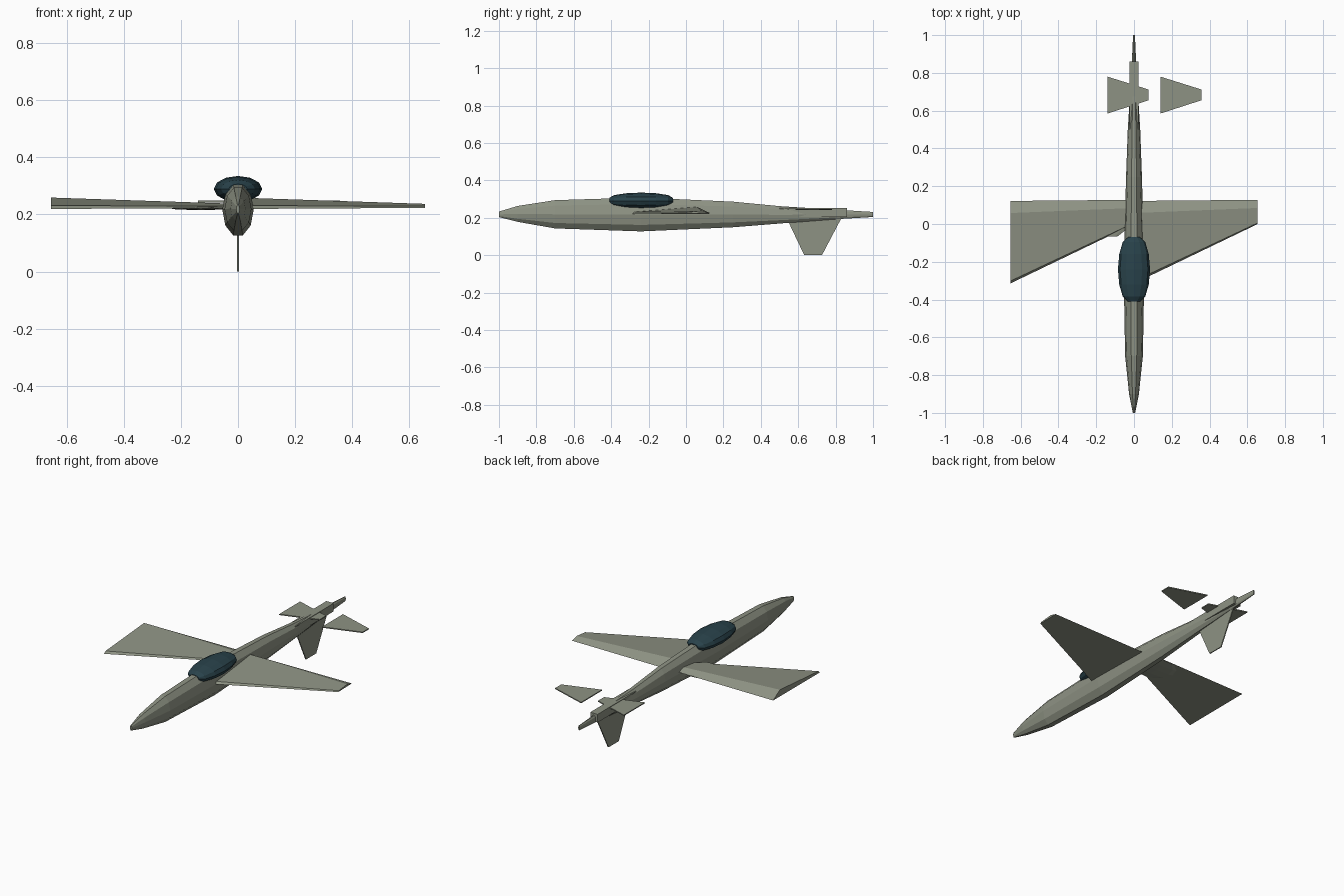
import bpy, bmesh, math

if "Cube" in bpy.data.objects:
    bpy.data.objects.remove(bpy.data.objects["Cube"])


def material(name, rgb):
    m = bpy.data.materials.new(name)
    m.diffuse_color = (*rgb, 1)
    m.use_nodes = True
    m.node_tree.nodes["Principled BSDF"].inputs["Base Color"].default_value = m.diffuse_color
    return m


PAINT = material("olive_grey", (0.27, 0.29, 0.23))
GLASS = material("dark_glass", (0.022, 0.055, 0.07))


def loft(name, sections, mat=PAINT):
    """Skin a list of equal-length closed sections and cap both ends."""
    bm = bmesh.new()
    rings = [[bm.verts.new(p) for p in s] for s in sections]
    n = len(rings[0])
    for a, b in zip(rings, rings[1:]):
        for i in range(n):
            bm.faces.new((a[i], a[(i + 1) % n], b[(i + 1) % n], b[i]))
    bm.faces.new(rings[0])
    bm.faces.new(rings[-1])
    bmesh.ops.recalc_face_normals(bm, faces=bm.faces[:])
    me = bpy.data.meshes.new(name)
    bm.to_mesh(me)
    bm.free()
    ob = bpy.data.objects.new(name, me)
    ob.data.materials.append(mat)
    bpy.context.collection.objects.link(ob)
    return ob


def ring(y, zc, rx, rz, n=10, x=0.0):
    return [(x + rx * math.cos(2 * math.pi * i / n), y,
             zc + rz * math.sin(2 * math.pi * i / n)) for i in range(n)]


# Fuselage: y, half width, bottom, top
stations = [(-1, .006, .203, .233), (-.9, .026, .178, .263), (-.7, .047, .143, .294),
            (-.24, .055, .127, .308), (.25, .042, .149, .286),
            (.5, .033, .169, .262), (.8, .014, .192, .243), (1, .005, .204, .231)]
loft("fuselage", [ring(y, (b + t) / 2, w, (t - b) / 2 / .951) for y, w, b, t in stations])

# Canopy
loft("canopy", [ring(y, .289, .085 * k, .0455 * k, 12) for y, k in
     [(-.41, .38), (-.385, .7), (-.32, .92), (-.24, 1), (-.16, .92), (-.095, .7), (-.07, .38)]], GLASS)

# Wings: both panels keep the same orientation
root = [(-.315, .219), (-.302, .231), (.058, .259), (.122, .220)]
tip = [(0, .223), (.006, .229), (.085, .237), (.128, .225)]
for side, x0 in (("left", -.655), ("right", 0)):
    loft(side + "_wing", [[(x0, y, z) for y, z in root],
                          [(x0 + .655, y, z) for y, z in tip]])

# Fairing under the left wing root
loft("root_fairing", [ring(y, .223, .12 * k, .008 * k, 8, -.13) for y, k in
     [(-.066, .35), (-.02, .85), (.03, 1), (.08, .85), (.125, .35)]])

# Tailplanes: same orientation on both sides
for side, x0 in (("left", -.14), ("right", .14)):
    loft(side + "_tailplane", [[(x, a, z - .003), (x, b, z - .003), (x, b, z + .003), (x, a, z + .003)]
         for x, a, b, z in ((x0, .585, .78, .245), (x0 + .217, .655, .712, .245))])

# Tail block
loft("tail_block", [[(-.024, y, .203), (.024, y, .203), (.024, y, .251), (-.024, y, .251)]
                    for y in (.5, .86)])

# Lower fin
loft("lower_fin", [[(-.003, a, z), (.003, a, z), (.003, b, z), (-.003, b, z)]
                   for a, b, z in ((.53, .84, .215), (.632, .727, 0))])
